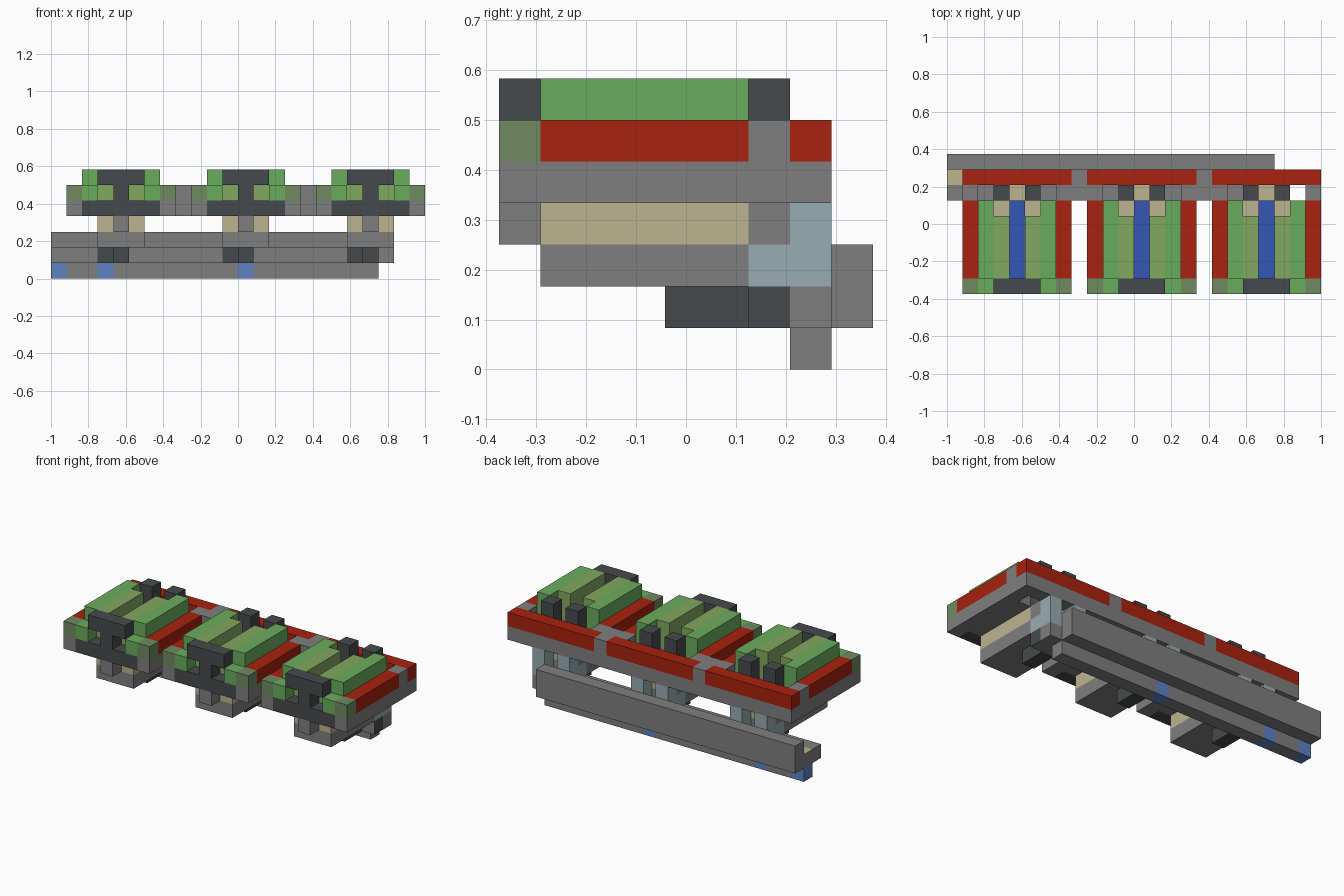
import bpy
import bmesh
from mathutils import Vector

cube = bpy.data.objects.get("Cube")
if cube:
    bpy.data.objects.remove(cube, do_unlink=True)

UNIT = 1 / 12
ORIGIN = Vector((-1, -0.375, 0))


def linear(c):
    c /= 255
    return c / 12.92 if c <= 0.04045 else ((c + 0.055) / 1.055) ** 2.4


def material(name, *rgb):
    mat = bpy.data.materials.new(name)
    colour = [linear(c) for c in rgb] + [1]
    mat.use_nodes = True
    mat.diffuse_color = colour
    mat.node_tree.nodes["Principled BSDF"].inputs["Base Color"].default_value = colour
    return mat


GREY = material("stone_grey", 127, 127, 127)
DARK = material("dark_grey", 70, 74, 76)
GREEN = material("bright_green", 106, 172, 92)
OLIVE = material("olive_green", 130, 168, 96)
MUTED = material("muted_green", 110, 138, 96)
RED = material("red", 168, 34, 14)
TAN = material("tan", 189, 180, 143)
BLUE = material("deep_blue", 53, 86, 180)
STEEL = material("steel_blue", 94, 130, 195)
PALE = material("pale_blue", 153, 173, 178)


def box(name, x, y, z, mat, face_mat=None, normal=None):
    """Block spanning grid ranges x, y, z; one side may take another colour."""
    bm = bmesh.new()
    bmesh.ops.create_cube(bm, size=1)
    for v in bm.verts:
        v.co = ORIGIN + UNIT * Vector(
            [r[1] if c > 0 else r[0] for c, r in zip(v.co, (x, y, z))])
    bm.normal_update()
    mesh = bpy.data.meshes.new(name)
    mesh.materials.append(mat)
    if face_mat:
        mesh.materials.append(face_mat)
        for f in bm.faces:
            if f.normal.dot(Vector(normal)) > 0.9:
                f.material_index = 1
    bm.to_mesh(mesh)
    bm.free()
    obj = bpy.data.objects.new(name, mesh)
    bpy.context.collection.objects.link(obj)


def unit_module(n, x0):
    def part(name, x, y, z, mat):
        box(f"{name}_{n}", (x0 + x[0], x0 + x[1]), y, z, mat)

    def pair(name, a, y, z, mat):
        # mirrored about the module's middle column
        part(name + "_right", (a, a + 1), y, z, mat)
        part(name + "_left", (6 - a, 7 - a), y, z, mat)

    # front bracket
    part("bracket_top", (2, 5), (0, 1), (6, 7), DARK)
    part("bracket_stem", (3, 4), (0, 1), (5, 6), DARK)
    part("bracket_base", (1, 6), (0, 1), (4, 5), DARK)
    part("bracket_foot", (3, 4), (0, 1), (3, 4), GREY)
    pair("corner_base", 0, (0, 1), (4, 5), GREY)
    pair("corner_cap", 0, (0, 1), (5, 6), MUTED)
    pair("inner_cap", 1, (0, 1), (5, 6), GREEN)
    # deck and raised strips
    pair("deck_edge", 0, (1, 7), (4, 5), GREY)
    pair("deck_outer", 1, (1, 6), (4, 5), GREY)
    pair("deck_inner", 2, (1, 5), (4, 5), GREY)
    part("channel_floor", (3, 4), (1, 6), (4, 5), BLUE)
    pair("red_strip", 0, (1, 6), (5, 6), RED)
    pair("green_strip", 1, (1, 6), (5, 7), GREEN)
    pair("olive_strip", 2, (1, 5), (5, 7), OLIVE)
    # rear posts and rail
    pair("rail_link", 0, (6, 7), (5, 6), GREY)
    pair("rear_post", 2, (6, 7), (4, 7), DARK)
    pair("rear_post_base", 2, (6, 7), (3, 4), GREY)
    part("red_rail", (0, 7), (7, 8), (5, 6), RED)
    # underside body and legs
    part("lower_body", (2, 5), (1, 6), (2, 3), GREY)
    part("middle_body", (2, 5), (1, 6), (3, 4), TAN)
    part("rear_body", (3, 4), (6, 7), (3, 4), TAN)
    part("rear_core", (3, 4), (6, 7), (2, 3), GREY)
    pair("leg_foot", 2, (6, 7), (2, 3), PALE)
    pair("leg", 2, (7, 8), (2, 4), PALE)
    part("bottom_stub", (3, 4), (4, 6), (1, 2), DARK)


for n, start in enumerate((1, 9, 17), 1):
    unit_module(n, start)

# rail base and the links between modules
box("rail_base", (1, 24), (7, 8), (4, 5), GREY)
for n, x in enumerate((8, 16), 1):
    box(f"rail_joint_{n}", (x, x + 1), (7, 8), (5, 6), GREY)
    box(f"module_joint_{n}", (x, x + 1), (6, 7), (4, 6), GREY)

# rear beam
box("rear_beam", (0, 21), (8, 9), (1, 3), GREY)

# middle beam, with dark cells and a tan end top
box("middle_beam_back", (1, 22), (7, 8), (1, 2), GREY)
box("middle_beam_end", (0, 1), (7, 8), (1, 2), GREY, TAN, (0, 0, 1))
cuts = (0, 3, 11, 19)
for a, b in zip(cuts, cuts[1:] + (22,)):
    first = a + 1 if a else 0
    if a:
        box(f"beam_mark_{a}", (a, a + 1), (6, 7), (1, 2), GREY, DARK, (0, -1, 0))
    box(f"middle_beam_front_{a}", (first, b), (6, 7), (1, 2), GREY,
        DARK if b == 22 else None, (1, 0, 0))

# bottom beam, with blue cells
blue_cells = (0, 3, 12)
for a, b in zip(blue_cells, blue_cells[1:] + (21,)):
    box(f"blue_cell_{a}", (a, a + 1), (7, 8), (0, 1), STEEL)
    box(f"bottom_beam_{a}", (a + 1, b), (7, 8), (0, 1), GREY)
